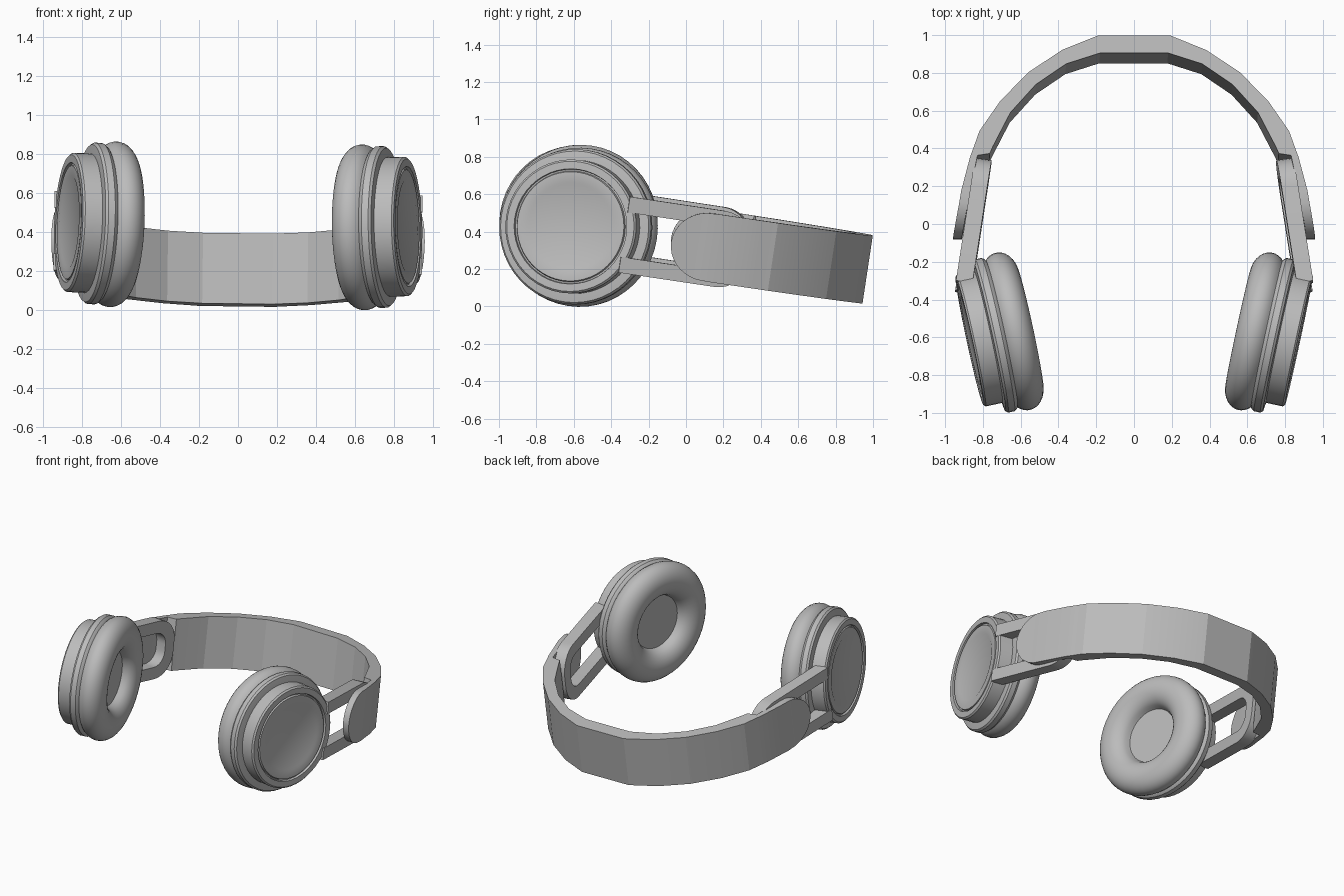
import bpy, bmesh, math
from mathutils import Matrix, Vector

cube = bpy.data.objects.get("Cube")
if cube:
    bpy.data.objects.remove(cube, do_unlink=True)

grey = bpy.data.materials.new("plain_grey")
grey.use_nodes = True
COLOUR = (0.5, 0.5, 0.5, 1)
grey.diffuse_color = COLOUR
grey.node_tree.nodes["Principled BSDF"].inputs["Base Color"].default_value = COLOUR

# Resting pose: whole headset pitched back, with a slight roll
POSE = (Matrix.Translation((0, 0, 0.345))
        @ Matrix.Rotation(math.radians(0.7), 4, 'Y')
        @ Matrix.Rotation(math.radians(-8.6), 4, 'X'))


def finish(name, bm, smooth=None):
    bmesh.ops.recalc_face_normals(bm, faces=bm.faces)
    bm.transform(POSE)
    mesh = bpy.data.meshes.new(name)
    bm.to_mesh(mesh)
    bm.free()
    mesh.materials.append(grey)
    obj = bpy.data.objects.new(name, mesh)
    bpy.context.collection.objects.link(obj)
    if smooth:
        bpy.ops.object.select_all(action='DESELECT')
        obj.select_set(True)
        bpy.context.view_layer.objects.active = obj
        bpy.ops.object.shade_smooth_by_angle(angle=math.radians(smooth))


def bridge(bm, a, b):
    n = len(a)
    for i in range(n):
        bm.faces.new((a[i], a[(i + 1) % n], b[(i + 1) % n], b[i]))


# Headband: stations of outer and inner plan points, thick arc then thin end plate
HALF = 0.183
half_arc = [((0.19, 0.982), (0.18, 0.888)), ((0.38, 0.905), (0.36, 0.83)),
            ((0.56, 0.785), (0.52, 0.72)), ((0.71, 0.63), (0.655, 0.57)),
            ((0.82, 0.47), (0.75, 0.385)), ((0.85, 0.385), (0.765, 0.35)),
            ((0.87, 0.33), (0.83, 0.34)), ((0.917, 0.15), (0.873, 0.13))]
stations = [(o, i, HALF) for o, i in half_arc]
for k in range(1, 10):
    f = math.sin(k / 9 * math.pi / 2)
    u = 0.12 - 0.2 * f
    x = 0.921 + 0.038 * f
    stations.append(((x, u), (x - 0.047, u), max(HALF * math.sqrt(max(0, 1 - f * f)), 0.004)))
full = [((-o[0], o[1]), (-i[0], i[1]), h) for o, i, h in reversed(stations)] + stations
bm = bmesh.new()
rings = []
for o, i, h in full:
    rings.append([bm.verts.new((p[0], p[1], z)) for p, z in ((o, -h), (o, h), (i, h), (i, -h))])
for a, b in zip(rings, rings[1:]):
    bridge(bm, a, b)
bm.faces.new(rings[0])
bm.faces.new(rings[-1])
finish("headband", bm, 12)


# Slotted arm: a U-shaped frame that slides behind the band end
def build_arm(side, name):
    start, end = Vector((0.902, -0.34, 0)), Vector((0.797, 0.34, 0))
    along = (end - start).normalized()
    across = Vector((along.y, -along.x, 0)) * 0.044
    length = (end - start).length

    def outline(half, reach):
        r = half * 0.8
        pts = [(0, half)]
        for sign in (1, -1):
            arc = [(reach - r + r * math.sin(t * math.pi / 16),
                    sign * (half - r + r * math.cos(t * math.pi / 16))) for t in range(9)]
            pts += arc if sign > 0 else arc[::-1]
        return pts + [(0, -half)]

    outer, inner = outline(0.205, length), outline(0.12, length - 0.085)
    bm = bmesh.new()
    rings = []
    for (so, wo), (si, wi) in zip(outer, inner):
        ring = []
        for s, w, e in ((so, wo, 1), (so, wo, -1), (si, wi, -1), (si, wi, 1)):
            p = start + along * s + across * e
            ring.append(bm.verts.new((side * p.x, p.y, w)))
        rings.append(ring)
    for a, b in zip(rings, rings[1:]):
        bridge(bm, a, b)
    bm.faces.new(rings[0])
    bm.faces.new(rings[-1])
    finish(name, bm, 30)


# Turned parts: profile of (distance along the cup axis, radius)
TILT = math.radians(12.3)
AXIS = Vector((math.cos(TILT), -math.sin(TILT), 0))
SLIDE = Vector((math.sin(TILT), math.cos(TILT), 0))
UP = Vector((0, 0, 1))


def turn(profile, side, name, segments=48):
    bm = bmesh.new()
    rings = []
    for n, r in profile:
        ring = []
        for k in range(segments):
            t = 2 * math.pi * k / segments
            p = AXIS * n + SLIDE * (r * math.cos(t) - 0.425) + UP * (r * math.sin(t))
            ring.append(bm.verts.new((side * p.x, p.y, p.z)))
        rings.append(ring)
    for a, b in zip(rings, rings[1:]):
        bridge(bm, a, b)
    bm.faces.new(rings[0])
    bm.faces.new(rings[-1])
    finish(name, bm, 32)


# Cushion: rounded ring with a flat recessed centre
cushion = [(0.76, 0.195)]
for k in range(19):
    t = math.radians(180 + k * 12.5)
    cushion.append((0.75 + 0.095 * math.sin(t - math.pi), 0.31 + 0.116 * math.cos(t)))
cushion = [(0.75 - (n - 0.75), r) for n, r in cushion[1:]]
cushion = [(0.745, 0.19)] + cushion[1:] + [(0.825, 0.385)]

# Housing, stepped drum, and outer cap with a fine groove and a shallow dish
housing = [(0.8, 0.38), (0.815, 0.404), (0.83, 0.415), (0.865, 0.415), (0.878, 0.405), (0.885, 0.35)]
drum = [(0.87, 0.358), (0.975, 0.358), (0.985, 0.348), (0.985, 0.308), (0.968, 0.305), (0.968, 0.297),
        (0.982, 0.292), (0.982, 0.24), (0.977, 0.228)]

for side, word in ((1, "left"), (-1, "right")):
    build_arm(side, word + "_arm")
    turn(cushion, side, word + "_cushion")
    turn(housing, side, word + "_housing")
    turn(drum, side, word + "_outer_cap")
